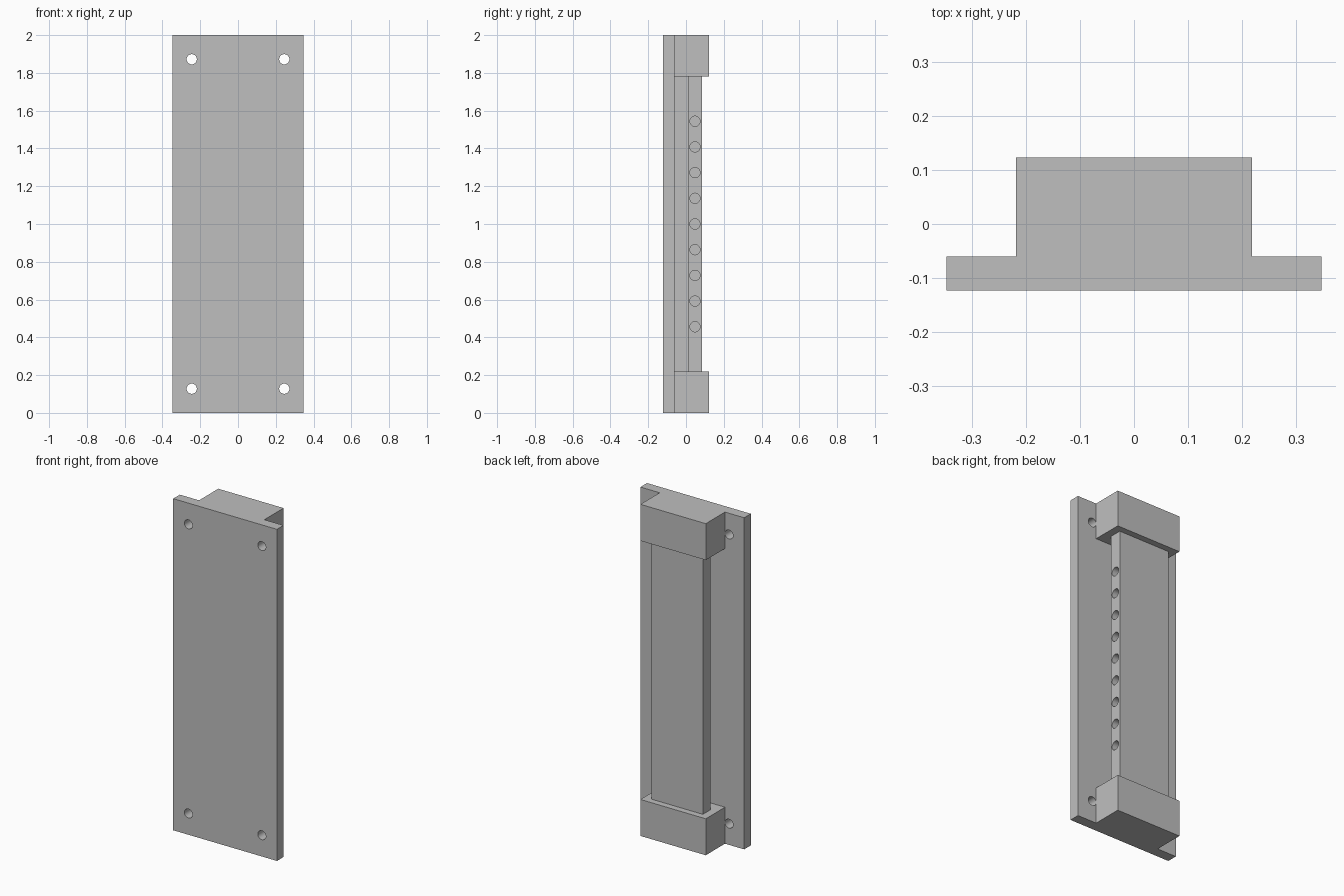
import bpy
from math import pi

cube = bpy.data.objects.get("Cube")
if cube:
    bpy.data.objects.remove(cube, do_unlink=True)

grey = bpy.data.materials.new("plain grey")
grey.use_nodes = True
colour = (0.52, 0.52, 0.52, 1)
grey.diffuse_color = colour
grey.node_tree.nodes["Principled BSDF"].inputs["Base Color"].default_value = colour


def box(name, x, y, z):
    """Box given by its (min, max) range on each axis."""
    bpy.ops.mesh.primitive_cube_add(size=1, location=[sum(r) / 2 for r in (x, y, z)])
    ob = bpy.context.object
    ob.name = name
    ob.scale = [r[1] - r[0] for r in (x, y, z)]
    bpy.ops.object.transform_apply(location=False, rotation=False, scale=True)
    ob.data.materials.append(grey)
    return ob


def drill(target, centres, rotation, depth):
    """Cut a round hole at each centre, then smooth the hole walls."""
    bits = []
    for centre in centres:
        bpy.ops.mesh.primitive_cylinder_add(vertices=32, radius=HOLE, depth=depth,
                                            location=centre, rotation=rotation)
        bit = bpy.context.object
        bit.data.materials.append(grey)
        bits.append(bit)
    bpy.ops.object.select_all(action="DESELECT")
    for bit in bits:
        bit.select_set(True)
    bpy.context.view_layer.objects.active = bits[0]
    bpy.ops.object.join()
    cutter = bpy.context.object
    cutter.hide_render = True
    cut = target.modifiers.new("holes", "BOOLEAN")
    cut.operation = "DIFFERENCE"
    cut.solver = "EXACT"
    cut.object = cutter
    bpy.ops.object.select_all(action="DESELECT")
    target.select_set(True)
    bpy.context.view_layer.objects.active = target
    bpy.ops.object.modifier_apply(modifier=cut.name)
    bpy.data.objects.remove(cutter, do_unlink=True)
    bpy.ops.object.shade_smooth_by_angle(angle=pi / 6)


HOLE = 0.027
FRONT, PLATE_BACK, BACK = -0.123, -0.06, 0.123
BAR_FRONT, BAR_BACK = 0.01, 0.085
BLOCK_H, HEIGHT = 0.22, 2.0
BAR_HALF = 0.172
span = (BLOCK_H, HEIGHT - BLOCK_H)

# Mounting plate with four screw holes
plate = box("mounting_plate", (-0.346, 0.346), (FRONT, PLATE_BACK), (0, HEIGHT))
corners = [(x, FRONT, z) for x in (-0.245, 0.245) for z in (0.128, HEIGHT - 0.128)]
drill(plate, corners, (pi / 2, 0, 0), 0.4)

# End blocks
for name, z in (("lower_block", 0), ("upper_block", HEIGHT - BLOCK_H)):
    box(name, (-0.218, 0.218), (PLATE_BACK, BACK), (z, z + BLOCK_H))

# Bar with a row of blind holes along one side, on a narrow rib
bar = box("bar", (-BAR_HALF, BAR_HALF), (BAR_FRONT, BAR_BACK), span)
row = [(BAR_HALF, (BAR_FRONT + BAR_BACK) / 2, 1 + 0.136 * i) for i in range(-4, 5)]
drill(bar, row, (0, pi / 2, 0), 0.24)
box("bar_rib", (-0.09, 0.09), (PLATE_BACK, BAR_FRONT), span)
